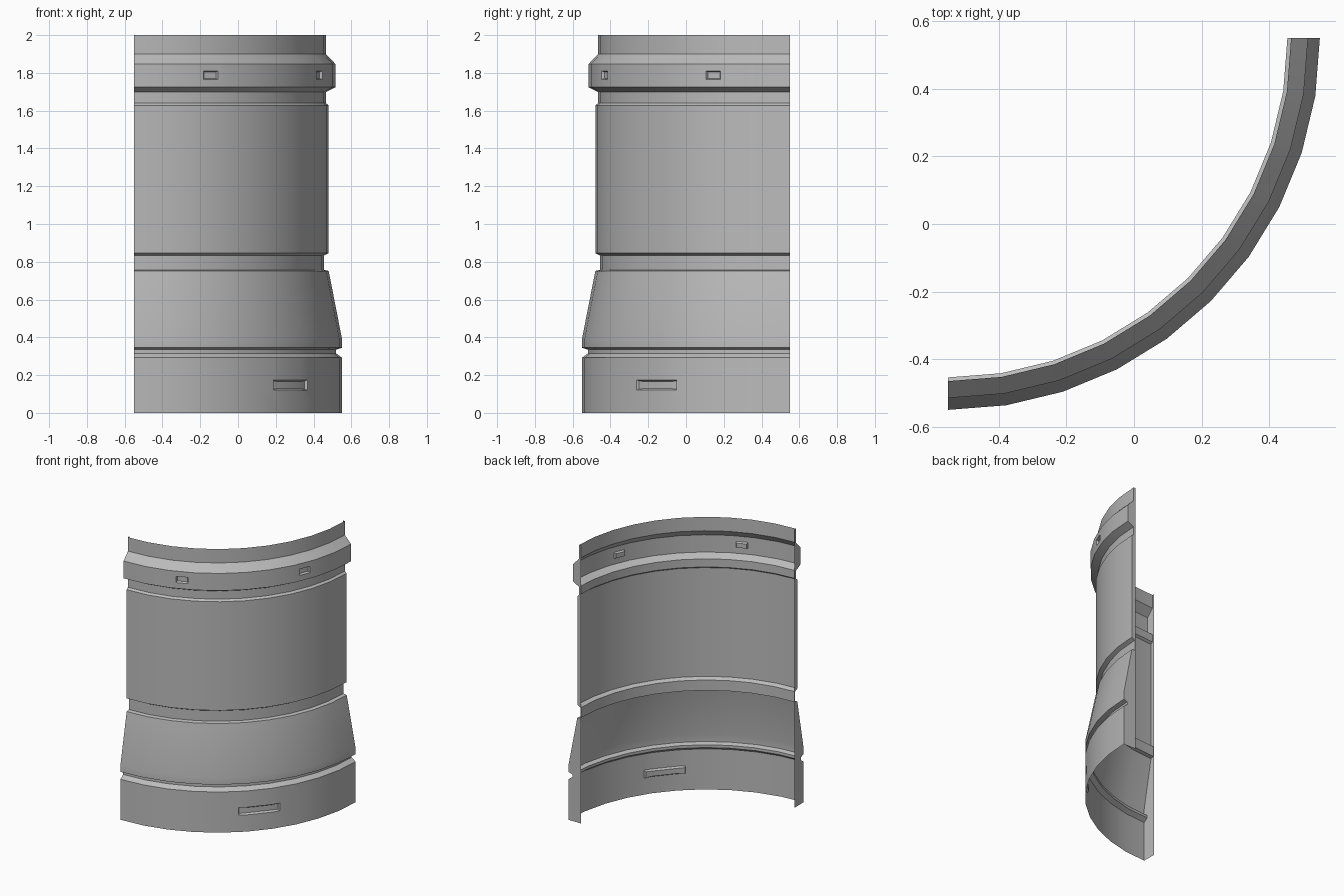
import bpy, bmesh, math
from mathutils import Vector

cube = bpy.data.objects.get("Cube")
if cube:
    bpy.data.objects.remove(cube)

CENTRE = Vector((-0.55, 0.55, 0))   # axis of the quarter ring
SEGMENTS = 10
INNER = 1.0                         # inner radius of the end flanges

grey = bpy.data.materials.new("plain grey")
grey.use_nodes = True
colour = (0.5, 0.5, 0.5, 1)
grey.diffuse_color = colour
grey.node_tree.nodes["Principled BSDF"].inputs["Base Color"].default_value = colour


def ring_point(radius, degrees, z):
    a = math.radians(degrees)
    return CENTRE + Vector((radius * math.sin(a), -radius * math.cos(a), z))


def finish(bm, name):
    mesh = bpy.data.meshes.new(name)
    bm.to_mesh(mesh)
    bm.free()
    mesh.materials.append(grey)
    obj = bpy.data.objects.new(name, mesh)
    bpy.context.collection.objects.link(obj)
    bpy.ops.object.select_all(action='DESELECT')
    obj.select_set(True)
    bpy.context.view_layer.objects.active = obj
    bpy.ops.object.shade_smooth_by_angle(angle=math.radians(20))


def cut_slot(bm, middle, half_angle, low, high):
    """Outline a rectangle on the sheet, then inset and sink it."""
    def inside(face, margin):
        c = face.calc_center_median() - CENTRE
        angle = math.degrees(math.atan2(c.x, -c.y))
        return abs(angle - middle) < half_angle + margin and abs(face.normal.z) < 0.1

    planes = [(Vector((0, 0, z)), Vector((0, 0, 1))) for z in (low, high)]
    for a in (middle - half_angle, middle + half_angle):
        t = math.radians(a)
        planes.append((CENTRE, Vector((math.cos(t), math.sin(t), 0))))
    for point, normal in planes:
        bm.normal_update()
        faces = [f for f in bm.faces if inside(f, 8)
                 and min(v.co.z for v in f.verts) < high
                 and max(v.co.z for v in f.verts) > low]
        geom = set(faces)
        for f in faces:
            geom.update(f.edges, f.verts)
        bmesh.ops.bisect_plane(bm, geom=list(geom), plane_co=point, plane_no=normal, dist=1e-5)
    bm.normal_update()
    slot = [f for f in bm.faces if inside(f, 0)
            and low < f.calc_center_median().z < high]
    bmesh.ops.inset_region(bm, faces=slot, thickness=0.009, depth=-0.014)


def sheet(name, profile, slots=()):
    """Sweep a (radius, height) profile through a quarter turn."""
    bm = bmesh.new()
    rows = [[bm.verts.new(ring_point(r, 90 * i / SEGMENTS, z))
             for i in range(SEGMENTS + 1)] for r, z in profile]
    for lower, upper in zip(rows, rows[1:]):
        for i in range(SEGMENTS):
            bm.faces.new((lower[i], lower[i + 1], upper[i + 1], upper[i]))
    for slot in slots:
        cut_slot(bm, *slot)
    finish(bm, name)


# Profiles from the bottom up
base = [(1.10, 0), (1.10, 0.292), (1.07, 0.315), (1.07, 0.335), (1.10, 0.345)]
skirt = [(1.10, 0.345), (1.10, 0.395), (1.03, 0.752), (1.004, 0.757)]
waist = [(1.004, 0.757), (1.004, 0.832), (1.03, 0.846)]
panel = [(1.03, 0.846), (1.03, 1.628), (1.015, 1.64)]
collar = [(1.015, 1.64), (1.015, 1.698), (1.065, 1.724), (1.065, 1.848), (1.015, 1.90)]
lip = [(1.015, 1.90), (1.015, 2.0)]

sheet("base_band", base, [(49.5, 7.3, 0.12, 0.175)])
sheet("flared_skirt", skirt)
sheet("waist_groove", waist)
sheet("main_panel", panel)
sheet("upper_collar", collar, [(a, 2.2, 1.765, 1.81) for a in (22.5, 67.5)])
sheet("top_lip", lip)

# Flat flanges closing both ends of the sheet
outline = base + skirt[1:] + waist[1:] + panel[1:] + collar[1:] + lip[1:]
for name, angle in (("front_end_flange", 0), ("back_end_flange", 90)):
    bm = bmesh.new()
    for (r0, z0), (r1, z1) in zip(outline, outline[1:]):
        corners = [(INNER, z0), (r0, z0), (r1, z1), (INNER, z1)]
        verts = [bm.verts.new(ring_point(r, angle, z)) for r, z in corners]
        bm.faces.new(verts if angle == 0 else verts[::-1])
    bmesh.ops.remove_doubles(bm, verts=bm.verts, dist=1e-5)
    bmesh.ops.dissolve_limit(bm, angle_limit=0.01, verts=bm.verts, edges=bm.edges)
    finish(bm, name)
